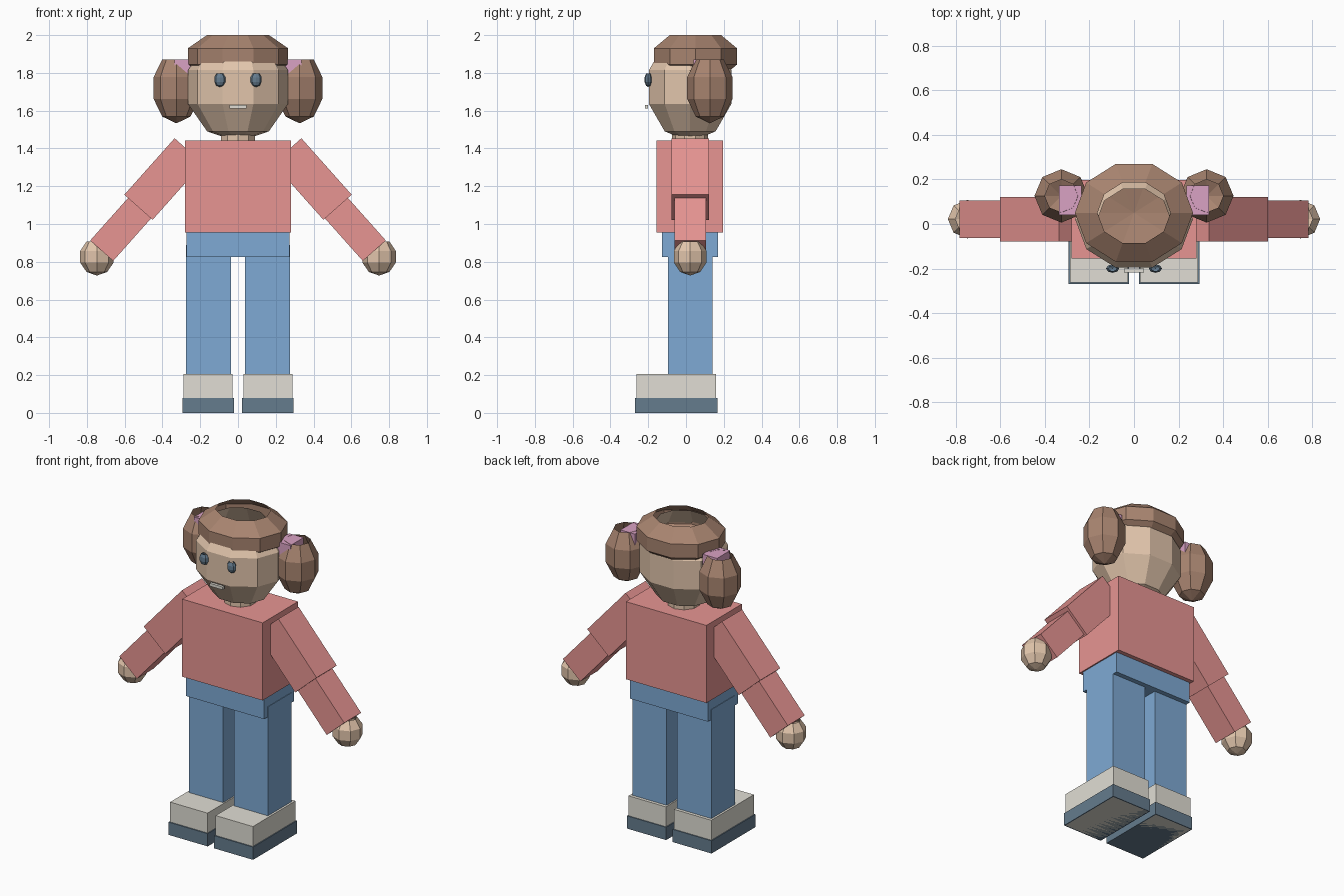
import bpy, bmesh, math
from mathutils import Matrix, Vector

if "Cube" in bpy.data.objects:
    bpy.data.objects.remove(bpy.data.objects["Cube"])


def material(name, rgb):
    m = bpy.data.materials.new(name)
    m.diffuse_color = (*rgb, 1)
    m.use_nodes = True
    m.node_tree.nodes["Principled BSDF"].inputs["Base Color"].default_value = m.diffuse_color
    return m


SHIRT = material("coral_cloth", (0.80, 0.30, 0.29))
JEANS = material("blue_cloth", (0.21, 0.40, 0.66))
SKIN = material("skin", (0.76, 0.56, 0.41))
HAIR = material("brown_hair", (0.39, 0.23, 0.16))
CREAM = material("cream", (0.75, 0.73, 0.66))
SLATE = material("slate", (0.13, 0.20, 0.27))
PINK = material("pink", (0.70, 0.36, 0.55))


def finish(name, bm, mat):
    bmesh.ops.recalc_face_normals(bm, faces=bm.faces)
    me = bpy.data.meshes.new(name)
    bm.to_mesh(me)
    bm.free()
    me.materials.append(mat)
    ob = bpy.data.objects.new(name, me)
    bpy.context.collection.objects.link(ob)
    return ob


def box(name, centre, size, mat, turn=0.0):
    bm = bmesh.new()
    m = Matrix.Translation(centre) @ Matrix.Rotation(turn, 4, 'Y') @ Matrix.Diagonal((*size, 1))
    bmesh.ops.create_cube(bm, size=1, matrix=m)
    return finish(name, bm, mat)


def span(name, x, y, z, mat):
    """Box given by its limits on each axis."""
    lims = (x, y, z)
    return box(name, [(a + b) / 2 for a, b in lims], [abs(b - a) for a, b in lims], mat)


def ball(name, centre, radii, sides, mat):
    """Low-poly ball of five bands, left open at the top."""
    bm = bmesh.new()
    c = Vector(centre)
    rings = []
    for lat in (-54, -18, 18, 54):
        h, r = math.sin(math.radians(lat)), math.cos(math.radians(lat))
        rings.append([bm.verts.new(c + Vector((
            radii[0] * r * math.cos(math.tau * i / sides),
            radii[1] * r * math.sin(math.tau * i / sides),
            radii[2] * h))) for i in range(sides)])
    pole = bm.verts.new(c - Vector((0, 0, radii[2])))
    for i in range(sides):
        j = (i + 1) % sides
        bm.faces.new((pole, rings[0][j], rings[0][i]))
        for lo, hi in zip(rings, rings[1:]):
            bm.faces.new((lo[i], lo[j], hi[j], hi[i]))
    return finish(name, bm, mat)


# Torso and hips
span("torso", (-0.28, 0.28), (-0.155, 0.197), (0.955, 1.443), SHIRT)
span("hips", (-0.272, 0.272), (-0.128, 0.17), (0.825, 0.96), JEANS)

# Neck
bm = bmesh.new()
bmesh.ops.create_cone(bm, cap_ends=True, segments=10, radius1=0.095, radius2=0.095, depth=0.12,
                      matrix=Matrix.Translation((0, 0.022, 1.45)))
finish("neck", bm, SKIN)

# Head, hair and mouth
ball("head", (0, 0.022, 1.725), (0.278, 0.241, 0.29), 10, SKIN)
ball("hair_cap", (0, 0.05, 1.887), (0.279, 0.243, 0.14), 10, HAIR)
span("mouth", (-0.045, 0.045), (-0.218, -0.2), (1.612, 1.63), CREAM)

# Paired parts
ARM_ANGLE = math.radians(48.3)
for s, side in ((-1, "right"), (1, "left")):
    turn = ARM_ANGLE if s > 0 else math.pi - ARM_ANGLE
    # Legs and shoes
    span("leg_" + side, (s * 0.037, s * 0.275), (-0.095, 0.14), (0.19, 0.89), JEANS)
    span("shoe_" + side, (s * 0.028, s * 0.288), (-0.263, 0.16), (0.0, 0.205), CREAM)
    span("sole_" + side, (s * 0.022, s * 0.294), (-0.27, 0.166), (0.0, 0.08), SLATE)
    # Arms and hands
    box("upper_arm_" + side, (s * 0.394, 0.022, 1.238), (0.4, 0.2, 0.2), SHIRT, turn)
    box("forearm_" + side, (s * 0.602, 0.022, 0.993), (0.36, 0.168, 0.163), SHIRT, turn)
    ball("hand_" + side, (s * 0.747, 0.022, 0.827), (0.093, 0.091, 0.1), 8, SKIN)
    # Eyes
    ball("eye_" + side, (s * 0.096, -0.2, 1.764), (0.031, 0.02, 0.039), 8, SLATE)
    # Pigtails with ties
    ball("pigtail_" + side, (s * 0.326, 0.126, 1.72), (0.127, 0.126, 0.187), 8, HAIR)
    span("hair_tie_" + side, (s * 0.235, s * 0.336), (0.04, 0.172), (1.79, 1.87), PINK)
